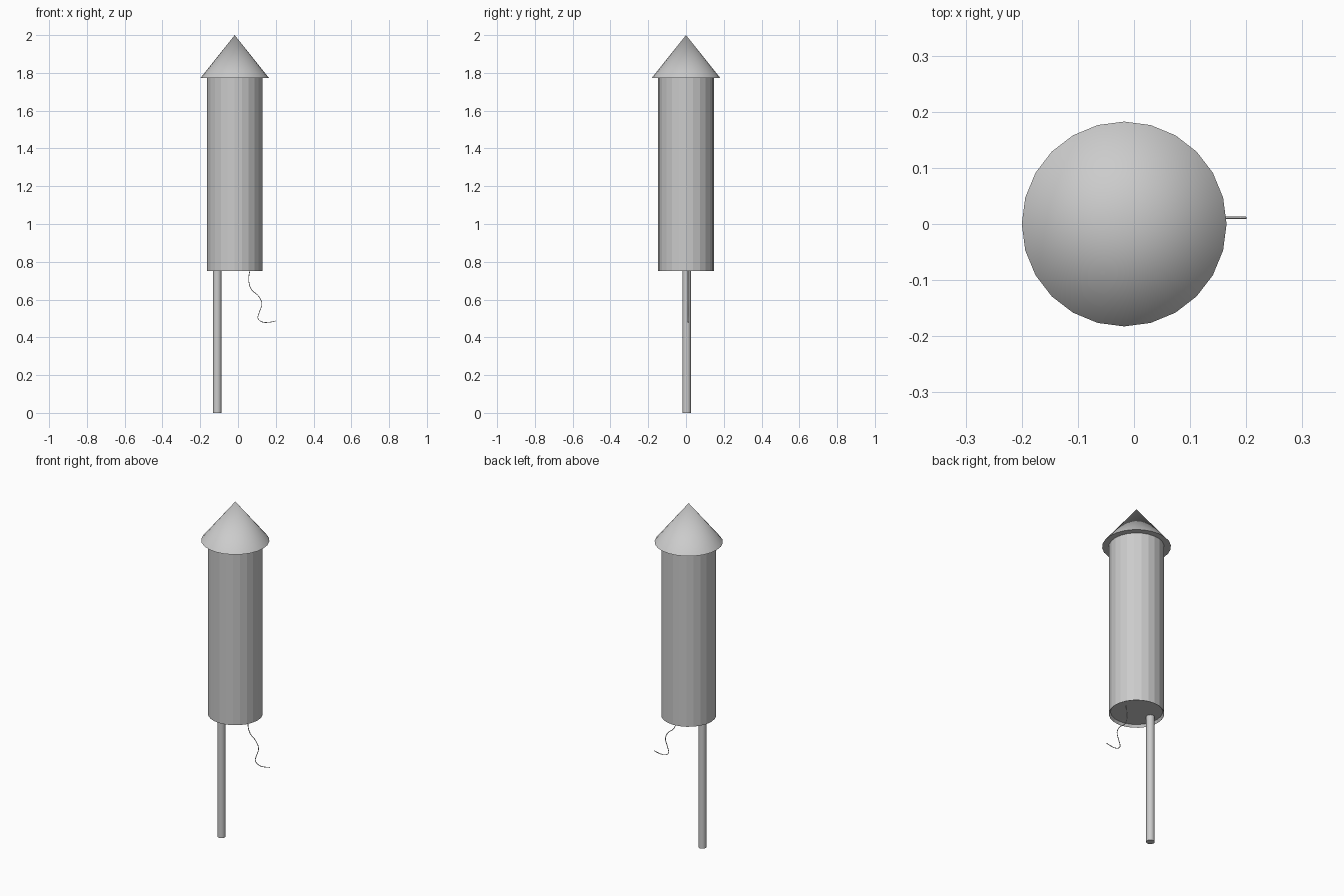
import bpy, bmesh, math

if "Cube" in bpy.data.objects:
    bpy.data.objects.remove(bpy.data.objects["Cube"])

CX = -0.0175  # axis of the rocket body
SIDES = 24


def lathe(name, profile, sides, x, y, smooth=False):
    """Revolve (radius, z) points; radius 0 makes a single pole vertex."""
    bm = bmesh.new()
    rings = []
    for r, z in profile:
        if r == 0:
            rings.append([bm.verts.new((0, 0, z))] * sides)
        else:
            rings.append([bm.verts.new((r * math.cos(2 * math.pi * i / sides),
                                        r * math.sin(2 * math.pi * i / sides), z))
                          for i in range(sides)])
    for a, b in zip(rings, rings[1:]):
        for i in range(sides):
            j = (i + 1) % sides
            bm.faces.new(list(dict.fromkeys((a[i], a[j], b[j], b[i]))))
    bmesh.ops.recalc_face_normals(bm, faces=bm.faces)
    mesh = bpy.data.meshes.new(name)
    bm.to_mesh(mesh)
    bm.free()
    ob = bpy.data.objects.new(name, mesh)
    ob.location = (x, y, 0)
    bpy.context.collection.objects.link(ob)
    if smooth:
        bpy.ops.object.select_all(action='DESELECT')
        ob.select_set(True)
        bpy.context.view_layer.objects.active = ob
        bpy.ops.object.shade_smooth_by_angle(angle=math.radians(30))
    return ob


# Body tube with a shallow recess in the bottom
lathe("body_tube", [(0, 0.765), (0.138, 0.765), (0.147, 0.75), (0.147, 1.775), (0, 1.775)],
      SIDES, CX, 0)

# Nose cone
lathe("nose_cone", [(0, 1.772), (0.1825, 1.772), (0, 2.0)], SIDES, CX, 0, smooth=True)

# Guide stick
lathe("guide_stick", [(0, 0), (0.0225, 0), (0.0225, 0.765), (0, 0.765)],
      16, -0.11, 0.004, smooth=True)

# Fuse: thin bevelled curve
path = [(0.065, 0.767), (0.057, 0.70), (0.072, 0.652), (0.110, 0.617), (0.126, 0.578),
        (0.112, 0.53), (0.106, 0.50), (0.127, 0.482), (0.165, 0.48), (0.20, 0.487)]
curve = bpy.data.curves.new("fuse", 'CURVE')
curve.dimensions = '3D'
curve.bevel_depth = 0.002
curve.bevel_resolution = 1
curve.resolution_u = 4
curve.use_fill_caps = True
spline = curve.splines.new('BEZIER')
spline.bezier_points.add(len(path) - 1)
for p, (x, z) in zip(spline.bezier_points, path):
    p.co = (x, 0.011, z)
    p.handle_left_type = p.handle_right_type = 'AUTO'
bpy.context.collection.objects.link(bpy.data.objects.new("fuse", curve))
